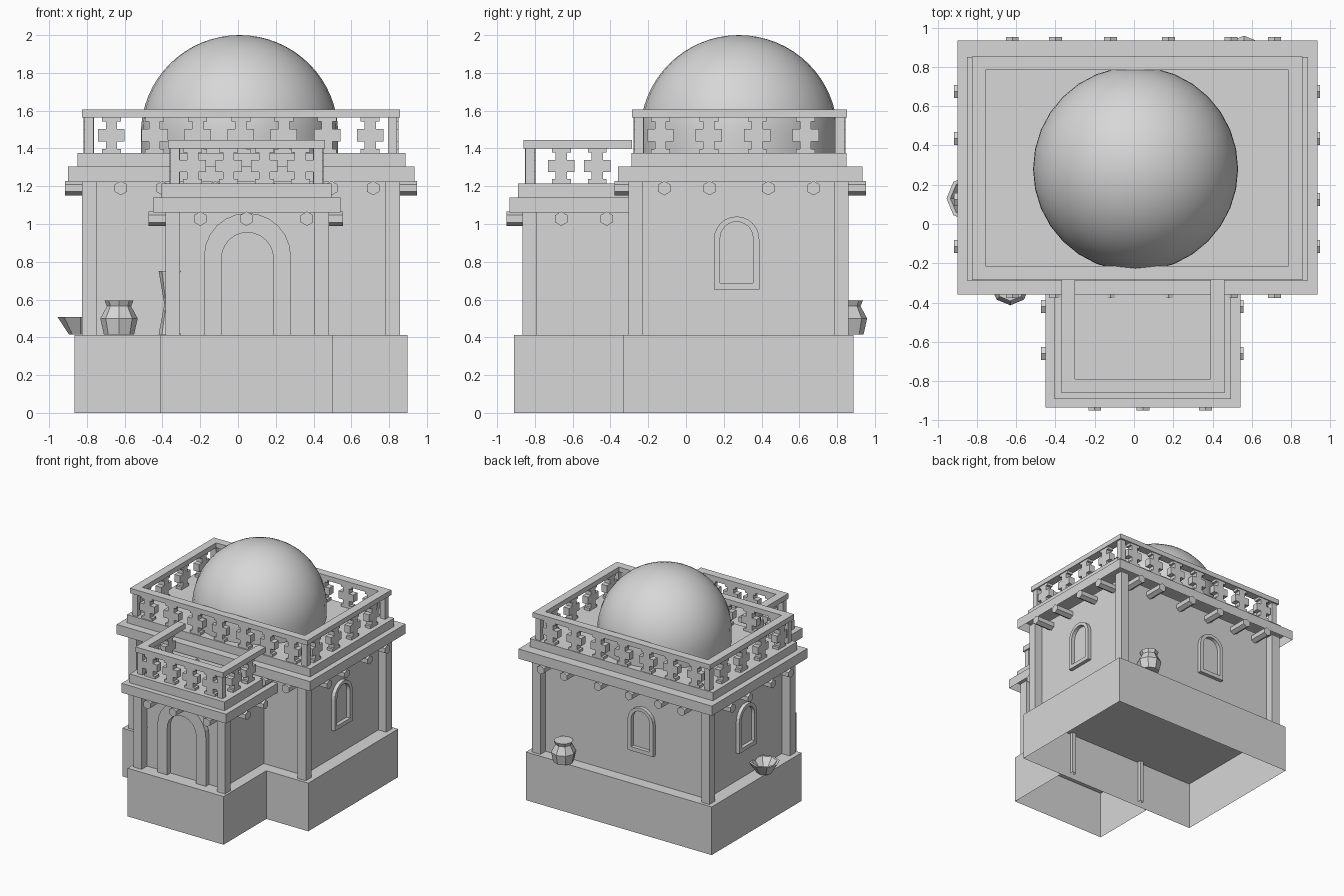
import bpy, bmesh, math
from mathutils import Matrix

cube = bpy.data.objects.get("Cube")
if cube:
    bpy.data.objects.remove(cube)

GREY = (0.68, 0.68, 0.68, 1)
stone = bpy.data.materials.new("plain grey stone")
stone.use_nodes = True
stone.diffuse_color = GREY
stone.node_tree.nodes["Principled BSDF"].inputs["Base Color"].default_value = GREY


def finish(name, bm, normals=True):
    if normals:
        bmesh.ops.recalc_face_normals(bm, faces=bm.faces)
    mesh = bpy.data.meshes.new(name)
    bm.to_mesh(mesh)
    bm.free()
    mesh.materials.append(stone)
    obj = bpy.data.objects.new(name, mesh)
    bpy.context.collection.objects.link(obj)
    return obj


def add_box(bm, x0, x1, y0, y1, z0, z1):
    m = Matrix.Translation(((x0 + x1) / 2, (y0 + y1) / 2, (z0 + z1) / 2))
    m = m @ Matrix.Diagonal((x1 - x0, y1 - y0, z1 - z0, 1))
    bmesh.ops.create_cube(bm, size=1, matrix=m)


def box(name, *b):
    bm = bmesh.new()
    add_box(bm, *b)
    return finish(name, bm)


def open_box(name, *b):
    """A box without its underside."""
    bm = bmesh.new()
    add_box(bm, *b)
    bm.normal_update()
    bmesh.ops.delete(bm, geom=[f for f in bm.faces if f.normal.z < -0.5], context="FACES")
    return finish(name, bm, normals=False)


def place(u, d, z, axis):
    return (u, d, z) if axis == "y" else (d, u, z)


def add_prism(bm, pts, d0, d1, axis):
    """Extrude an outline of (sideways, up) points along an axis."""
    a = [bm.verts.new(place(u, d0, z, axis)) for u, z in pts]
    b = [bm.verts.new(place(u, d1, z, axis)) for u, z in pts]
    bm.faces.new(a)
    bm.faces.new(b[::-1])
    for i in range(len(a)):
        j = (i + 1) % len(a)
        bm.faces.new((a[i], b[i], b[j], a[j]))


def lathe(name, profile, loc, steps, smooth=False):
    bm = bmesh.new()
    vs = [bm.verts.new((r, 0, z)) for r, z in profile]
    es = [bm.edges.new(p) for p in zip(vs, vs[1:])]
    bmesh.ops.spin(bm, geom=vs + es, axis=(0, 0, 1), cent=(0, 0, 0),
                   angle=math.tau, steps=steps, use_duplicate=False)
    bmesh.ops.remove_doubles(bm, verts=bm.verts, dist=0.0005)
    bmesh.ops.translate(bm, verts=bm.verts, vec=loc)
    obj = finish(name, bm)
    for p in obj.data.polygons:
        p.use_smooth = smooth
    return obj


def arch_line(c, r, spring, bottom, n=12):
    arc = [(c + r * math.cos(math.pi * i / n), spring + r * math.sin(math.pi * i / n))
           for i in range(n + 1)]
    return [(c + r, bottom)] + arc + [(c - r, bottom)]


def arch_frame(name, outer, inner, d0, d1, axis, closed):
    bm = bmesh.new()
    rings = [[bm.verts.new(place(u, d, z, axis)) for u, z in line]
             for line, d in ((outer, d0), (outer, d1), (inner, d1), (inner, d0))]
    n = len(outer)
    for i in range(n if closed else n - 1):
        j = (i + 1) % n
        for k in range(4):
            a, b = rings[k], rings[(k + 1) % 4]
            bm.faces.new((a[i], a[j], b[j], b[i]))
    return finish(name, bm)


# Plinths, open underneath
open_box("main_plinth", -0.865, 0.898, -0.33, 0.887, 0, 0.413)
open_box("porch_plinth", -0.41, 0.50, -0.91, -0.33, 0, 0.413)

# Walls, set back behind the columns
open_box("main_walls", -0.748, 0.783, -0.232, 0.788, 0.413, 1.25)
open_box("porch_walls", -0.312, 0.407, -0.792, -0.23, 0.413, 1.09)

# Corner columns
for x in (-0.825, 0.78):
    for y in (-0.305, 0.785):
        box("main_column", x, x + 0.077, y, y + 0.075, 0.413, 1.25)
for x in (-0.385, 0.405):
    box("porch_front_column", x, x + 0.077, -0.865, -0.79, 0.413, 1.09)
# Slim posts inside the porch walls, running down under the floor
for x in (-0.35, 0.37):
    open_box("porch_inner_post", x, x + 0.035, -0.325, -0.295, 0.04, 0.42)

# Stepped cornices
open_box("main_cornice", -0.90, 0.935, -0.36, 0.935, 1.222, 1.305)
open_box("main_roof", -0.85, 0.887, -0.288, 0.85, 1.305, 1.375)
open_box("porch_cornice", -0.45, 0.542, -0.935, -0.24, 1.06, 1.14)
open_box("porch_roof", -0.405, 0.495, -0.89, -0.24, 1.14, 1.215)


# Six-sided roof beam ends
def beams(name, spots, d0, d1, axis, zc):
    bm = bmesh.new()
    for u in spots:
        hexa = [(u + 0.038 * math.sin(math.pi * k / 3), zc + 0.038 * math.cos(math.pi * k / 3))
                for k in range(6)]
        add_prism(bm, hexa, d0, d1, axis)
    return finish(name, bm)


MAIN_X = (-0.62, -0.40, -0.12, 0.175, 0.495, 0.715)
MAIN_Y = (-0.115, 0.125, 0.435, 0.675)
beams("front_beams", MAIN_X, -0.378, -0.2, "y", 1.19)
beams("back_beams", MAIN_X, 0.75, 0.952, "y", 1.19)
beams("right_beams", MAIN_Y, -0.917, -0.7, "x", 1.19)
beams("left_beams", MAIN_Y, 0.75, 0.947, "x", 1.19)
beams("porch_front_beams", (-0.20, 0.045, 0.365), -0.95, -0.76, "y", 1.028)
beams("porch_right_beams", (-0.66, -0.42), -0.473, -0.28, "x", 1.028)
beams("porch_left_beams", (-0.66, -0.42), 0.37, 0.557, "x", 1.028)


# Parapets: posts, pierced crosses and a flat top rail
def crosses(name, spots, d, axis, z0, z1):
    h, zc = (z1 - z0) / 2, (z0 + z1) / 2
    q = [(0.05, h), (0.05, h - 0.022), (0.03, h - 0.022), (0.03, 0.032), (0.07, 0.032)]
    right = q + [(u, -z) for u, z in reversed(q)]
    outline = right + [(-u, z) for u, z in reversed(right)]
    bm = bmesh.new()
    for c in spots:
        add_prism(bm, [(c + u, zc + z) for u, z in outline], d - 0.027, d + 0.027, axis)
    return finish(name, bm)


def rail(name, x0, x1, y0, y1, z0, z1, w, back=True):
    bm = bmesh.new()
    add_box(bm, x0, x1, y0, y0 + w, z0, z1)
    if back:
        add_box(bm, x0, x1, y1 - w, y1, z0, z1)
    end = y1 - w if back else y1
    for x in (x0, x1 - w):
        add_box(bm, x, x + w, y0 + w, end, z0, z1)
    return finish(name, bm)


rail("main_rail", -0.825, 0.857, -0.285, 0.853, 1.565, 1.607, 0.07)
rail("porch_rail", -0.37, 0.46, -0.86, -0.285, 1.40, 1.445, 0.07, back=False)
for x in (-0.812, 0.795):
    for y in (-0.272, 0.79):
        box("main_rail_post", x, x + 0.048, y, y + 0.048, 1.375, 1.565)
for x in (-0.358, 0.40):
    box("porch_rail_post", x, x + 0.048, -0.85, -0.802, 1.215, 1.40)

cross_x = [-0.67 + i * 0.2283 for i in range(7)]
cross_y = [-0.135 + i * 0.256 for i in range(4)]
for side, d in (("front", -0.25), ("back", 0.818)):
    crosses(side + "_crosses", cross_x, d, "y", 1.375, 1.565)
for side, d in (("right", -0.79), ("left", 0.822)):
    crosses(side + "_crosses", cross_y, d, "x", 1.375, 1.565)
crosses("porch_front_crosses", [-0.24 + i * 0.19 for i in range(4)], -0.825, "y", 1.215, 1.40)
for side, d in (("right", -0.335), ("left", 0.425)):
    crosses("porch_" + side + "_crosses", (-0.66, -0.47), d, "x", 1.215, 1.40)

# Dome on a short drum
dome = [(0.522, 1.37), (0.522, 1.42)]
dome += [(0.522 * math.cos(math.pi * i / 32), 1.48 + 0.52 * math.sin(math.pi * i / 32))
         for i in range(17)]
lathe("dome", dome, (0.008, 0.28, 0), 32, smooth=True)

# Arched doorway and windows
arch_frame("door_arch", arch_line(0.05, 0.23, 0.828, 0.413),
           arch_line(0.05, 0.137, 0.818, 0.413), -0.77, -0.835, "y", False)


def window(name, c, d0, d1, axis):
    arch_frame(name, arch_line(c, 0.12, 0.92, 0.653),
               arch_line(c, 0.087, 0.925, 0.687), d0, d1, axis, True)


window("left_window", 0.268, 0.77, 0.815, "x")
window("right_window", 0.268, -0.73, -0.778, "x")
window("back_window", -0.14, 0.77, 0.82, "y")

# Clay vessels
POT = [(0, 0), (0.08, 0), (0.099, 0.085), (0.064, 0.15), (0.077, 0.18), (0, 0.18)]
lathe("front_pot", POT, (-0.63, -0.315, 0.415), 8)
lathe("back_pot", POT, (0.56, 0.86, 0.415), 8)
BOWL = [(0, 0), (0.06, 0), (0.12, 0.092), (0.1, 0.092), (0.045, 0.02), (0, 0.02)]
lathe("bowl", BOWL, (-0.835, 0.13, 0.415), 8)
STAND = [(0, 0), (0.06, 0), (0.03, 0.16), (0.06, 0.335), (0, 0.335)]
lathe("tall_stand", STAND, (-0.36, -0.78, 0.415), 8)
